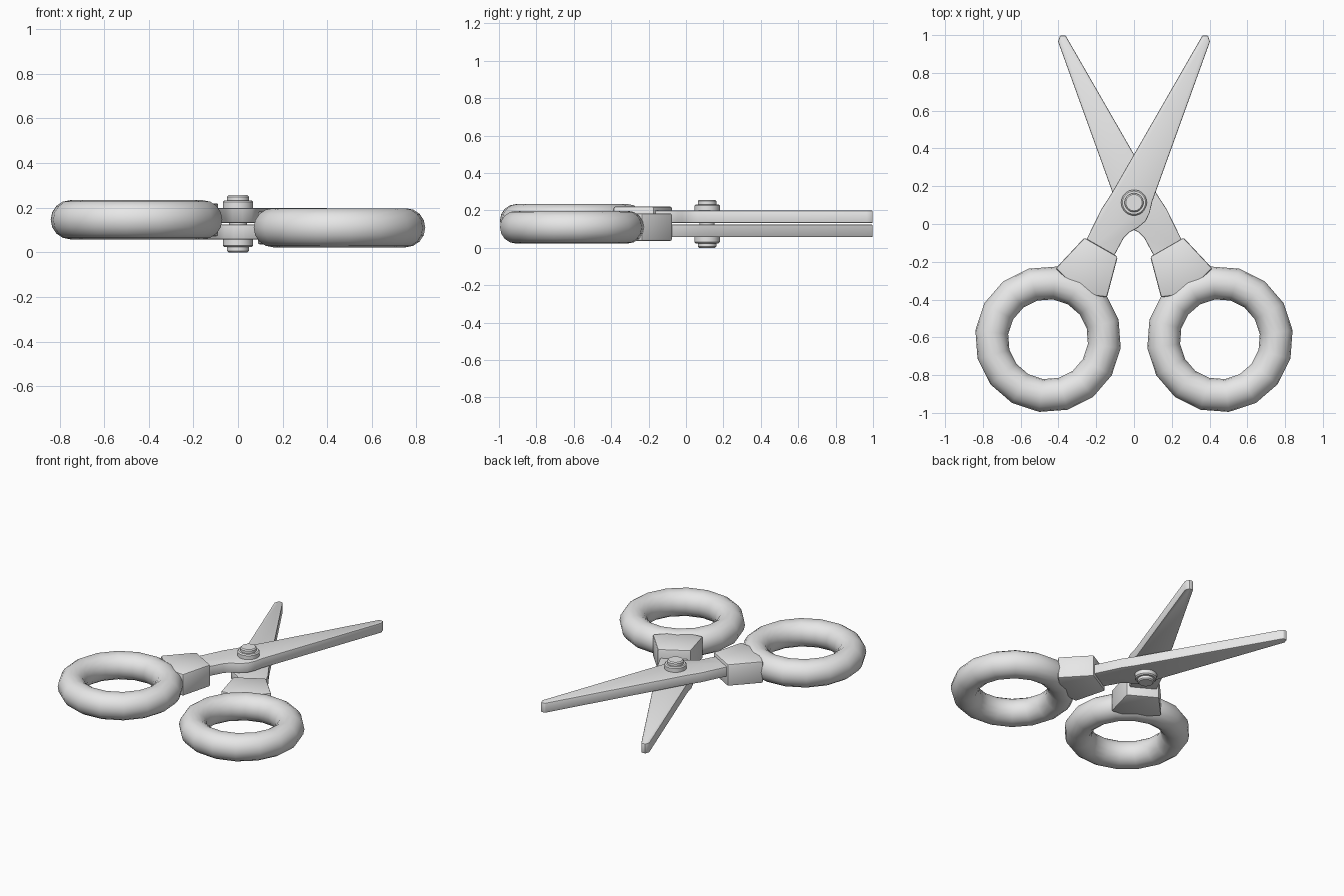
import bpy, bmesh, math
from mathutils import Matrix, Vector

if "Cube" in bpy.data.objects:
    bpy.data.objects.remove(bpy.data.objects["Cube"], do_unlink=True)

MID = 0.128  # height of the plane between the two blades

steel = bpy.data.materials.new("light grey")
steel.diffuse_color = (0.8, 0.8, 0.8, 1)
steel.use_nodes = True
steel.node_tree.nodes["Principled BSDF"].inputs["Base Color"].default_value = (0.8, 0.8, 0.8, 1)


def finish(name, bm, matrix, angle=35):
    """Turn a bmesh into a smooth-shaded object with sharp edges kept."""
    bmesh.ops.recalc_face_normals(bm, faces=bm.faces)
    bm.transform(matrix)
    mesh = bpy.data.meshes.new(name)
    bm.to_mesh(mesh)
    bm.free()
    mesh.materials.append(steel)
    mesh.shade_smooth()
    mesh.set_sharp_from_angle(angle=math.radians(angle))
    obj = bpy.data.objects.new(name, mesh)
    bpy.context.collection.objects.link(obj)
    return obj


def plate(name, outline, bottom, top, bevel, matrix):
    """Extrude an outline and soften its edges."""
    bm = bmesh.new()
    face = bm.faces.new([bm.verts.new((x, y, bottom)) for x, y in outline])
    ext = bmesh.ops.extrude_face_region(bm, geom=[face])
    verts = [v for v in ext["geom"] if isinstance(v, bmesh.types.BMVert)]
    bmesh.ops.translate(bm, verts=verts, vec=(0, 0, top - bottom))
    bmesh.ops.recalc_face_normals(bm, faces=bm.faces)
    edges = [e for e in bm.edges if e.calc_face_angle(0) > math.radians(40)]
    bmesh.ops.bevel(bm, geom=edges, offset=bevel, segments=2, profile=0.5,
                    affect='EDGES', clamp_overlap=True)
    return finish(name, bm, matrix)


def lathe(name, bm_profile, steps, axis_matrix, matrix, closed, angle=35):
    """Spin an (r, z) profile around a vertical axis."""
    bm = bmesh.new()
    verts = [bm.verts.new((r, 0, z)) for r, z in bm_profile]
    edges = [bm.edges.new(pair) for pair in zip(verts, verts[1:])]
    if closed:
        edges.append(bm.edges.new((verts[-1], verts[0])))
    bmesh.ops.spin(bm, geom=verts + edges, cent=(0, 0, 0), axis=(0, 0, 1),
                   angle=math.tau, steps=steps, use_duplicate=False)
    bmesh.ops.remove_doubles(bm, verts=bm.verts, dist=0.0001)
    return finish(name, bm, matrix @ axis_matrix, angle)


# Outlines of one half, heights measured from the middle plane
blade_outline = [(0.362, 0.998), (0.392, 0.998), (0.402, 0.965), (0.097, 0.12),
                 (0.083, 0.06), (0.062, 0.015), (0.02, -0.02), (-0.025, -0.045),
                 (-0.055, -0.075), (-0.09, -0.14), (-0.16, -0.27), (-0.3, -0.18),
                 (-0.172, 0.08), (-0.12, 0.16)]
collar_outline = [(-0.262, -0.072), (-0.086, -0.173), (-0.143, -0.388),
                  (-0.28, -0.37), (-0.415, -0.235)]
tube = [(0.3 + 0.0875 * math.cos(a), 0.0875 * math.sin(a))
        for a in (math.tau * i / 16 for i in range(16))]
# Washer and rivet head, stacked on the blade face
rivet = [(0, 0), (0.04, 0), (0.04, 0.07), (0.068, 0.07), (0.068, 0.097),
         (0.061, 0.104), (0.05, 0.104), (0.05, 0.121), (0.043, 0.128), (0, 0.128)]

# The second half is the first one turned half a turn about the y axis
for side, turn in (("upper", 0), ("lower", math.pi)):
    half = Matrix.Translation((0, 0, MID)) @ Matrix.Rotation(turn, 4, 'Y')
    plate(side + "_blade", blade_outline, 0.004, 0.071, 0.006, half)
    plate(side + "_collar", collar_outline, -0.056, 0.092, 0.01, half)
    ring_place = (Matrix.Translation((-0.455, -0.61, 0.018))
                  @ Matrix.Rotation(math.radians(-7), 4, 'Z'))
    lathe(side + "_finger_ring", tube, 16, ring_place, half, True, 60)
    lathe(side + "_rivet", rivet, 32, Matrix.Translation(Vector((0, 0.113, 0))), half, False)
